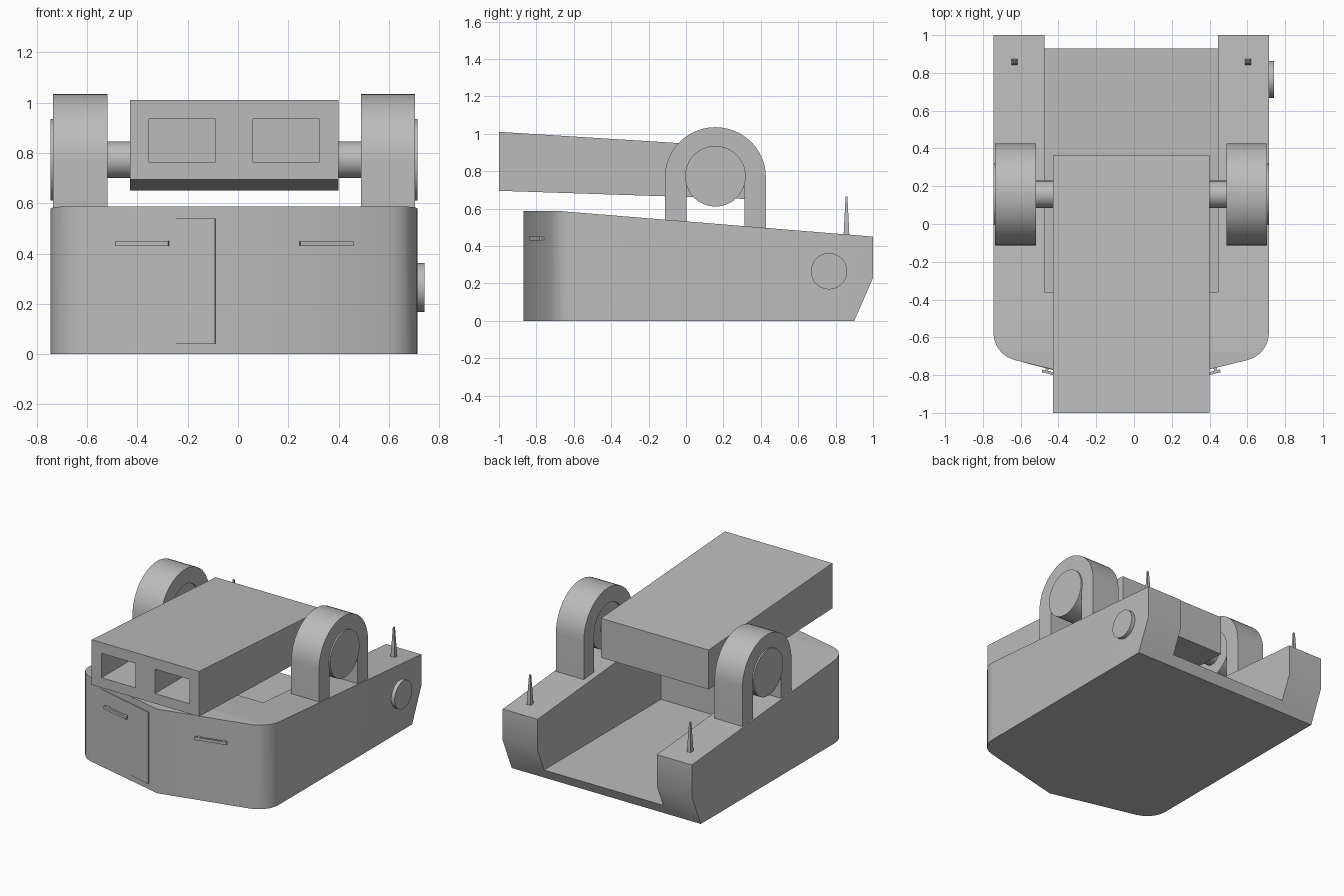
import bpy, bmesh, math
from mathutils import Vector, Matrix

cube = bpy.data.objects.get("Cube")
if cube:
    bpy.data.objects.remove(cube, do_unlink=True)

CX = -0.015          # centre line of the hull
HALF = 0.73          # half width of the hull
PIVOT = (0.157, 0.773)

grey = bpy.data.materials.new("plain_grey")
grey.use_nodes = True
grey.diffuse_color = (0.5, 0.5, 0.5, 1)
grey.node_tree.nodes["Principled BSDF"].inputs["Base Color"].default_value = (0.5, 0.5, 0.5, 1)


def finish(name, bm):
    bmesh.ops.recalc_face_normals(bm, faces=bm.faces[:])
    mesh = bpy.data.meshes.new(name)
    bm.to_mesh(mesh)
    bm.free()
    mesh.materials.append(grey)
    ob = bpy.data.objects.new(name, mesh)
    bpy.context.collection.objects.link(ob)
    return ob


def prism(name, points, axis, lo, hi):
    """Extrude a 2D outline: axis x uses (y, z) points, axis z uses (x, y)."""
    bm = bmesh.new()
    place = (lambda a, b: (lo, a, b)) if axis == "x" else (lambda a, b: (a, b, lo))
    face = bm.faces.new([bm.verts.new(place(a, b)) for a, b in points])
    ext = bmesh.ops.extrude_face_region(bm, geom=[face])
    move = Vector((hi - lo, 0, 0)) if axis == "x" else Vector((0, 0, hi - lo))
    bmesh.ops.translate(bm, vec=move, verts=[v for v in ext["geom"] if isinstance(v, bmesh.types.BMVert)])
    return finish(name, bm)


def box(name, x, y, z):
    return prism(name, [(y[0], z[0]), (y[1], z[0]), (y[1], z[1]), (y[0], z[1])], "x", *x)


def disc(name, x, y, z, r):
    ring = [(y + r * math.cos(math.tau * i / 48), z + r * math.sin(math.tau * i / 48)) for i in range(48)]
    ob = prism(name, ring, "x", *x)
    smooth(ob)
    return ob


def smooth(ob, angle=35):
    bpy.ops.object.select_all(action="DESELECT")
    ob.select_set(True)
    bpy.context.view_layer.objects.active = ob
    bpy.ops.object.shade_smooth_by_angle(angle=math.radians(angle))


def boolean(ob, cutter, operation):
    mod = ob.modifiers.new(operation.lower(), "BOOLEAN")
    mod.operation, mod.object, mod.solver = operation, cutter, "EXACT"
    bpy.ops.object.select_all(action="DESELECT")
    bpy.context.view_layer.objects.active = ob
    ob.select_set(True)
    bpy.ops.object.modifier_apply(modifier=mod.name)
    bpy.data.objects.remove(cutter, do_unlink=True)


# Hull: plan outline with rounded corners and a shallow pointed nose
R, SWEEP = 0.15, math.radians(76)
corner = [(HALF - R + R * math.cos(SWEEP * i / 5), -0.575 - R * math.sin(SWEEP * i / 5)) for i in range(6)]
half = [(HALF, 1.2)] + corner
outline = [(CX + x, y) for x, y in half] + [(CX, -0.87)] + [(CX - x, y) for x, y in reversed(half)]
hull = prism("hull", outline, "z", -0.1, 0.8)
side = [(-1.2, 0), (0.9, 0), (1, 0.23), (1, 0.45), (-0.68, 0.587), (-1.2, 0.587)]
boolean(hull, prism("side_cutter", side, "x", -1, 1), "INTERSECT")
boolean(hull, box("bed_cutter", (CX - 0.46, CX + 0.46), (-0.36, 1.3), (0.07, 1)), "DIFFERENCE")
smooth(hull)

# Tapered launcher box with two front openings
launcher = prism("launcher_box", [(-1, 0.695), (0.365, 0.65), (0.365, 0.925), (-1, 1.01)], "x", CX - 0.415, CX + 0.415)
for s in (-1, 1):
    mid = CX + s * 0.207
    boolean(launcher, box("opening_cutter", (mid - 0.132, mid + 0.132), (-1.2, -0.5), (0.765, 0.935)), "DIFFERENCE")

# Axle through the launcher
disc("axle", (CX - 0.6, CX + 0.6), *PIVOT, 0.072)

# Door plates and handles follow the slanted nose
slope = math.atan2(0.15, 0.584)


def nose_plate(name, s, x, z, depth, sink=0.01):
    """Plate against the nose; x is measured from the centre line."""
    length = (x[1] - x[0]) / math.cos(slope)
    mid = (x[0] + x[1]) / 2
    ob = box(name, (-length / 2, length / 2), (-depth, sink), z)
    ob.data.transform(Matrix.Translation((CX + s * mid, -0.87 + mid * math.tan(slope), 0))
                      @ Matrix.Rotation(s * slope, 4, "Z"))


for s, label, proud in ((-1, "right", 0.009), (1, "left", 0.001)):
    # Inverted U bracket with a hub inside its arch
    y, z = PIVOT
    arc = [math.pi * i / 24 for i in range(25)]
    outer = [(y + 0.27 * math.cos(a), z - 0.005 + 0.267 * math.sin(a)) for a in arc]
    inner = [(y + 0.155 * math.cos(a), z + 0.155 * math.sin(a)) for a in reversed(arc)]
    foot = 0.46
    shape = ([(y + 0.27, foot)] + outer + [(y - 0.27, foot), (y - 0.155, foot)]
             + inner + [(y + 0.155, foot)])
    a, b = sorted((CX + s * 0.505, CX + s * 0.72))
    smooth(prism(label + "_bracket", shape, "x", a, b))
    a, b = sorted((CX + s * 0.515, CX + s * 0.73))
    disc(label + "_hub", (a, b), y, z, 0.162)

    nose_plate(label + "_door", s, (0.075 if s < 0 else 0.11, 0.575), (0.04, 0.54), proud)
    nose_plate(label + "_handle", s, (0.255, 0.465), (0.43, 0.45), 0.035, -0.02)
    for post in (0.27, 0.435):
        nose_plate(label + "_handle_post", s, (post, post + 0.015), (0.432, 0.448), 0.03)

    # Tapered aerial on the rear deck
    bm = bmesh.new()
    bmesh.ops.create_cone(bm, cap_ends=True, segments=4, radius1=0.023, radius2=0.007, depth=0.225,
                          matrix=Matrix.Translation((CX + s * 0.618, 0.858, 0.553))
                          @ Matrix.Rotation(math.pi / 4, 4, "Z"))
    finish(label + "_aerial", bm)

# Round cap on one flank only
disc("flank_cap", (0.70, 0.742), 0.765, 0.265, 0.097)
